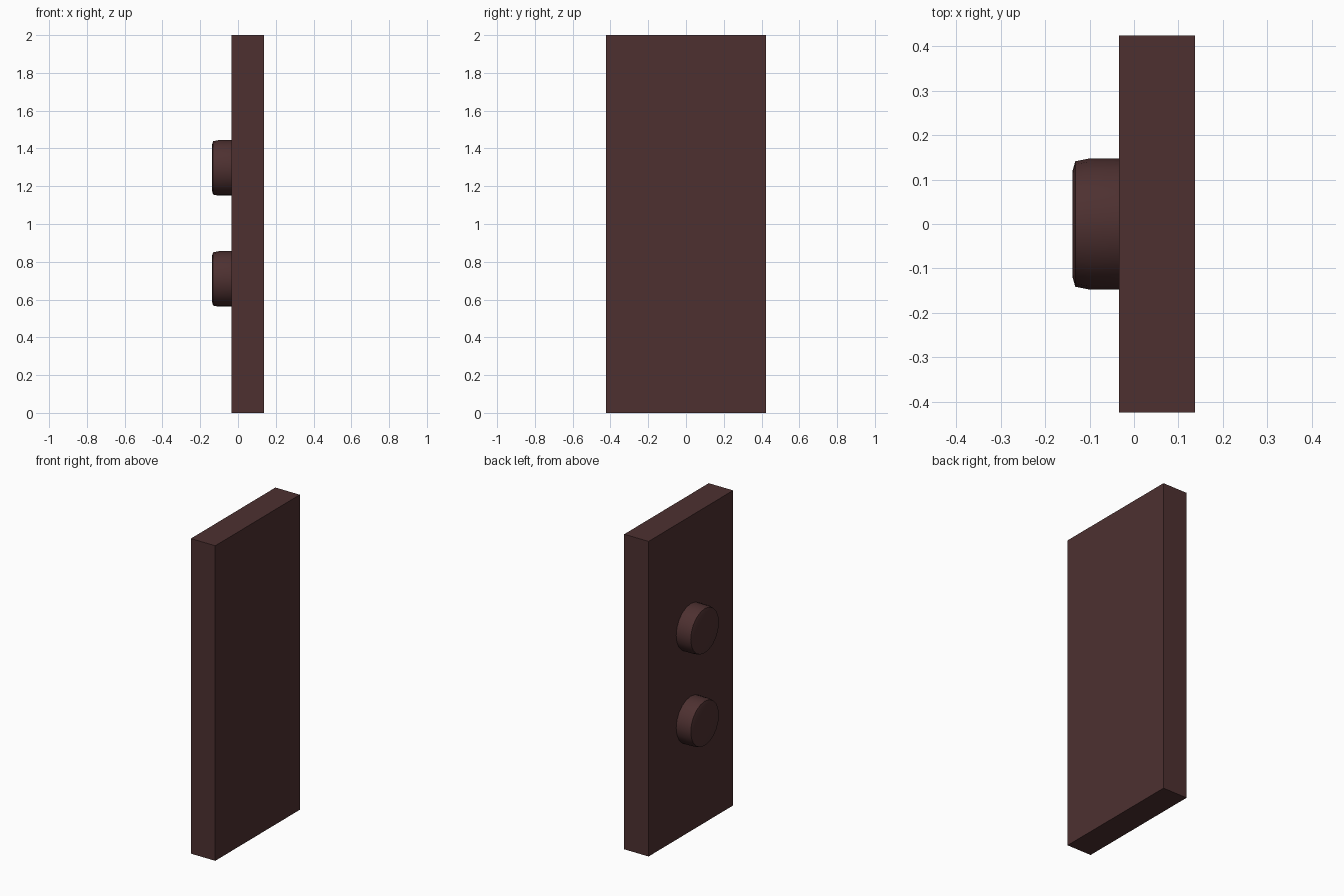
import bpy, bmesh
from math import pi
from mathutils import Matrix, Vector

if "Cube" in bpy.data.objects:
    bpy.data.objects.remove(bpy.data.objects["Cube"])

mat = bpy.data.materials.new("dark_brown")
mat.diffuse_color = (0.075, 0.03, 0.03, 1)
mat.use_nodes = True
mat.node_tree.nodes["Principled BSDF"].inputs["Base Color"].default_value = mat.diffuse_color


def add_object(name, bm):
    bmesh.ops.recalc_face_normals(bm, faces=bm.faces)
    mesh = bpy.data.meshes.new(name)
    bm.to_mesh(mesh)
    bm.free()
    mesh.materials.append(mat)
    obj = bpy.data.objects.new(name, mesh)
    bpy.context.collection.objects.link(obj)
    return obj


# Upright slab
bm = bmesh.new()
bmesh.ops.create_cube(bm, size=1)
bmesh.ops.scale(bm, vec=(0.171, 0.848, 2.0), verts=bm.verts)
bmesh.ops.translate(bm, vec=(0.0515, 0, 1.0), verts=bm.verts)
add_object("slab", bm)


# Round stud with a softened rim, lathed about the x axis
def stud(name, z):
    profile = [(-0.034, 0.147), (-0.102, 0.147), (-0.132, 0.141), (-0.138, 0.12)]
    sides = 20
    bm = bmesh.new()
    rings = []
    for x, r in profile:
        rings.append([bm.verts.new(Matrix.Rotation(2 * pi * i / sides, 3, 'X')
                                   @ Vector((x, 0, r)) + Vector((0, 0, z)))
                      for i in range(sides)])
    for a, b in zip(rings, rings[1:]):
        for i in range(sides):
            j = (i + 1) % sides
            bm.faces.new((a[i], a[j], b[j], b[i]))
    bm.faces.new(rings[-1])
    obj = add_object(name, bm)
    bpy.ops.object.select_all(action='DESELECT')
    obj.select_set(True)
    bpy.context.view_layer.objects.active = obj
    bpy.ops.object.shade_smooth_by_angle(angle=pi / 4)
    # Outward winding for the open-backed stud
    if obj.data.polygons[-1].normal.x > 0:
        obj.data.flip_normals()


stud("lower_stud", 0.709)
stud("upper_stud", 1.297)
